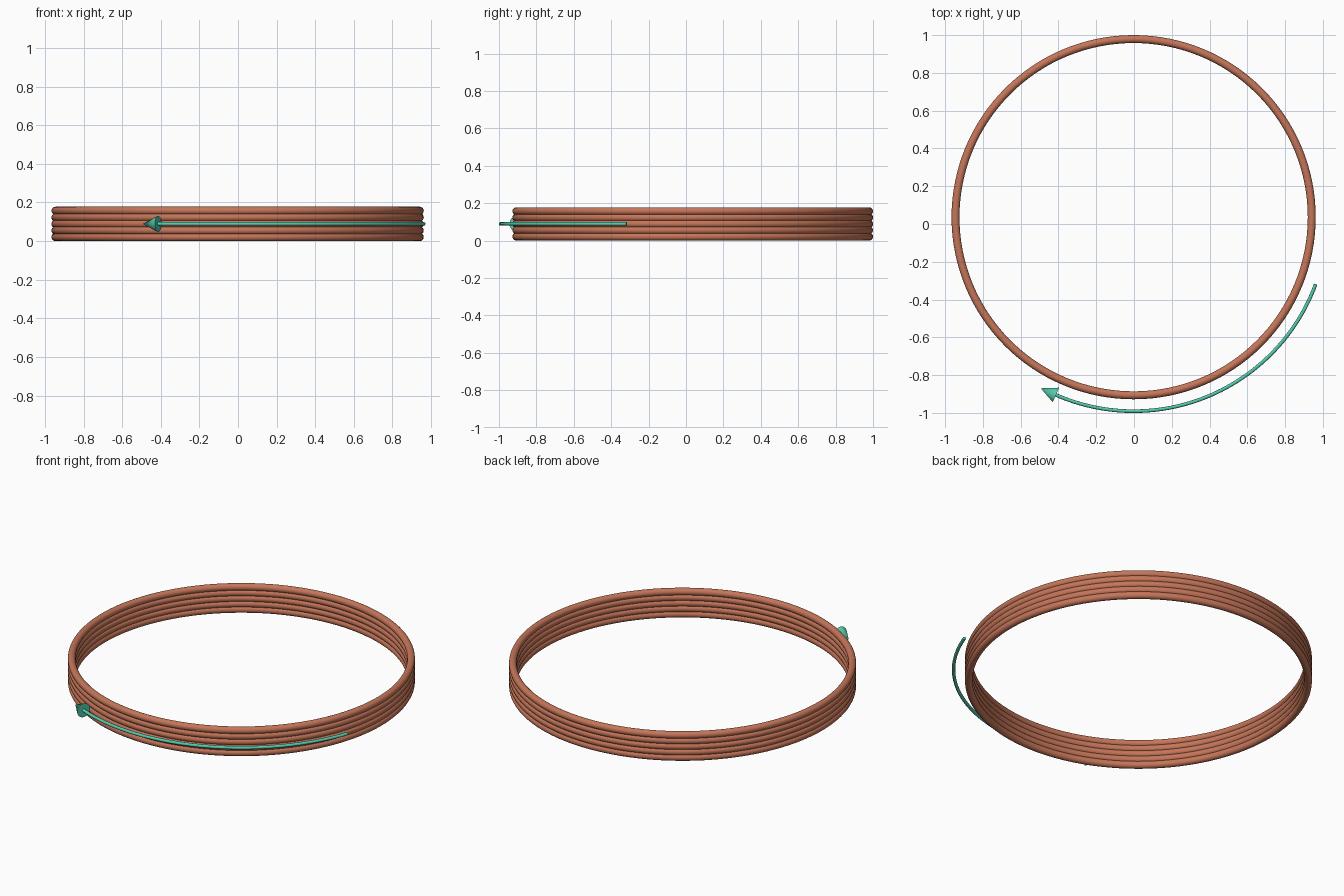
import bpy
from math import radians, sin, cos
from mathutils import Vector

cube = bpy.data.objects.get("Cube")
if cube:
    bpy.data.objects.remove(cube, do_unlink=True)

CENTER = Vector((-0.002, 0.036, 0))
TURNS = 5
WIRE = 0.021                 # wire radius
PITCH = 0.034                # height between turns
RING = 0.943                 # coil centreline radius
MID = WIRE + PITCH * (TURNS - 1) / 2
ARC = 1.027                  # arrow centreline radius
START, END = radians(-20.2), radians(-113.6)


def material(name, rgb):
    mat = bpy.data.materials.new(name)
    mat.use_nodes = True
    mat.diffuse_color = (*rgb, 1)
    mat.node_tree.nodes["Principled BSDF"].inputs["Base Color"].default_value = (*rgb, 1)
    return mat


def finish(obj, name, mat):
    obj.name = name
    obj.data.materials.clear()
    obj.data.materials.append(mat)
    bpy.ops.object.select_all(action="DESELECT")
    obj.select_set(True)
    bpy.context.view_layer.objects.active = obj
    bpy.ops.object.shade_smooth_by_angle(angle=radians(40))


def on_arc(angle):
    return CENTER + Vector((ARC * cos(angle), ARC * sin(angle), MID))


copper = material("copper", (0.56, 0.18, 0.10))
teal = material("teal", (0.09, 0.60, 0.42))

# Stacked turns of the coil
for i in range(TURNS):
    bpy.ops.mesh.primitive_torus_add(
        major_radius=RING, minor_radius=WIRE, major_segments=128, minor_segments=20,
        location=CENTER + Vector((0, 0, WIRE + PITCH * i)))
    finish(bpy.context.object, f"coil_turn_{i + 1}", copper)

# Curved arrow shaft
curve = bpy.data.curves.new("arrow_shaft", "CURVE")
curve.dimensions = "3D"
curve.bevel_depth = 0.0095
curve.bevel_resolution = 4
curve.use_fill_caps = True
STEPS = 48
spline = curve.splines.new("POLY")
spline.points.add(STEPS)
for i, point in enumerate(spline.points):
    point.co = (*on_arc(START + (END - START) * i / STEPS), 1)
shaft = bpy.data.objects.new("arrow_shaft", curve)
bpy.context.collection.objects.link(shaft)
bpy.ops.object.select_all(action="DESELECT")
shaft.select_set(True)
bpy.context.view_layer.objects.active = shaft
bpy.ops.object.convert(target="MESH")
finish(bpy.context.object, "arrow_shaft", teal)

# Cone head, pointing along the arc
LENGTH = 0.088
heading = Vector((sin(END), -cos(END), 0))
bpy.ops.mesh.primitive_cone_add(
    vertices=24, radius1=0.042, radius2=0, depth=LENGTH,
    location=on_arc(END) + heading * LENGTH / 2,
    rotation=heading.to_track_quat("Z", "Y").to_euler())
finish(bpy.context.object, "arrow_head", teal)
